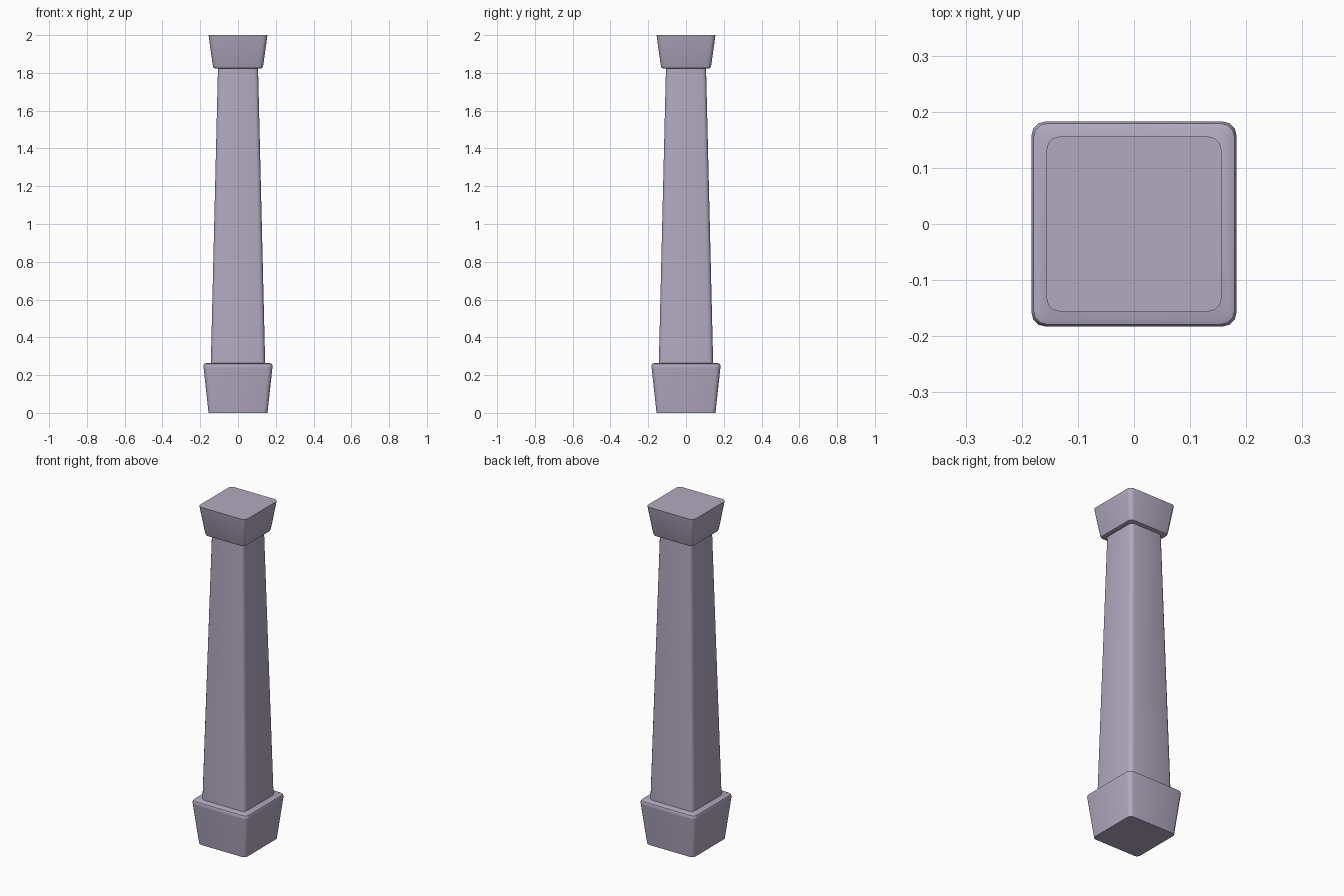
import bpy, bmesh, math

if "Cube" in bpy.data.objects:
    bpy.data.objects.remove(bpy.data.objects["Cube"])

stone = bpy.data.materials.new("lilac stone")
stone.diffuse_color = (0.45, 0.40, 0.53, 1)
stone.use_nodes = True
stone.node_tree.nodes["Principled BSDF"].inputs["Base Color"].default_value = stone.diffuse_color


def ring(bm, half, z, radius, seg=3):
    """Rounded-square ring of vertices."""
    verts = []
    for k in range(4):
        mid = math.radians(45 + 90 * k)
        cx = math.copysign(half - radius, math.cos(mid))
        cy = math.copysign(half - radius, math.sin(mid))
        for i in range(seg + 1):
            a = math.radians(90 * k + 90 * i / seg)
            verts.append(bm.verts.new((cx + radius * math.cos(a), cy + radius * math.sin(a), z)))
    return verts


def loft(name, profile):
    """Closed solid through (half width, height, corner radius) rings."""
    bm = bmesh.new()
    rings = [ring(bm, *p) for p in profile]
    n = len(rings[0])
    for lo, hi in zip(rings, rings[1:]):
        for i in range(n):
            j = (i + 1) % n
            bm.faces.new((lo[i], lo[j], hi[j], hi[i]))
    bm.faces.new(rings[0][::-1])
    bm.faces.new(rings[-1])
    me = bpy.data.meshes.new(name)
    bm.to_mesh(me)
    bm.free()
    me.materials.append(stone)
    ob = bpy.data.objects.new(name, me)
    bpy.context.collection.objects.link(ob)
    bpy.ops.object.select_all(action='DESELECT')
    bpy.context.view_layer.objects.active = ob
    ob.select_set(True)
    bpy.ops.object.shade_smooth_by_angle(angle=math.radians(40))


# Flared base block with rounded top rim
loft("base_block", [(0.156, 0, 0.022), (0.182, 0.238, 0.026), (0.183, 0.25, 0.026),
                    (0.179, 0.259, 0.024), (0.169, 0.263, 0.02)])
# Tapered square shaft
loft("shaft", [(0.144, 0.255, 0.024), (0.106, 1.83, 0.02)])
# Capital widening upward with rounded lower rim
loft("capital", [(0.121, 1.823, 0.018), (0.129, 1.826, 0.021), (0.133, 1.836, 0.022),
                 (0.156, 2.0, 0.024)])
